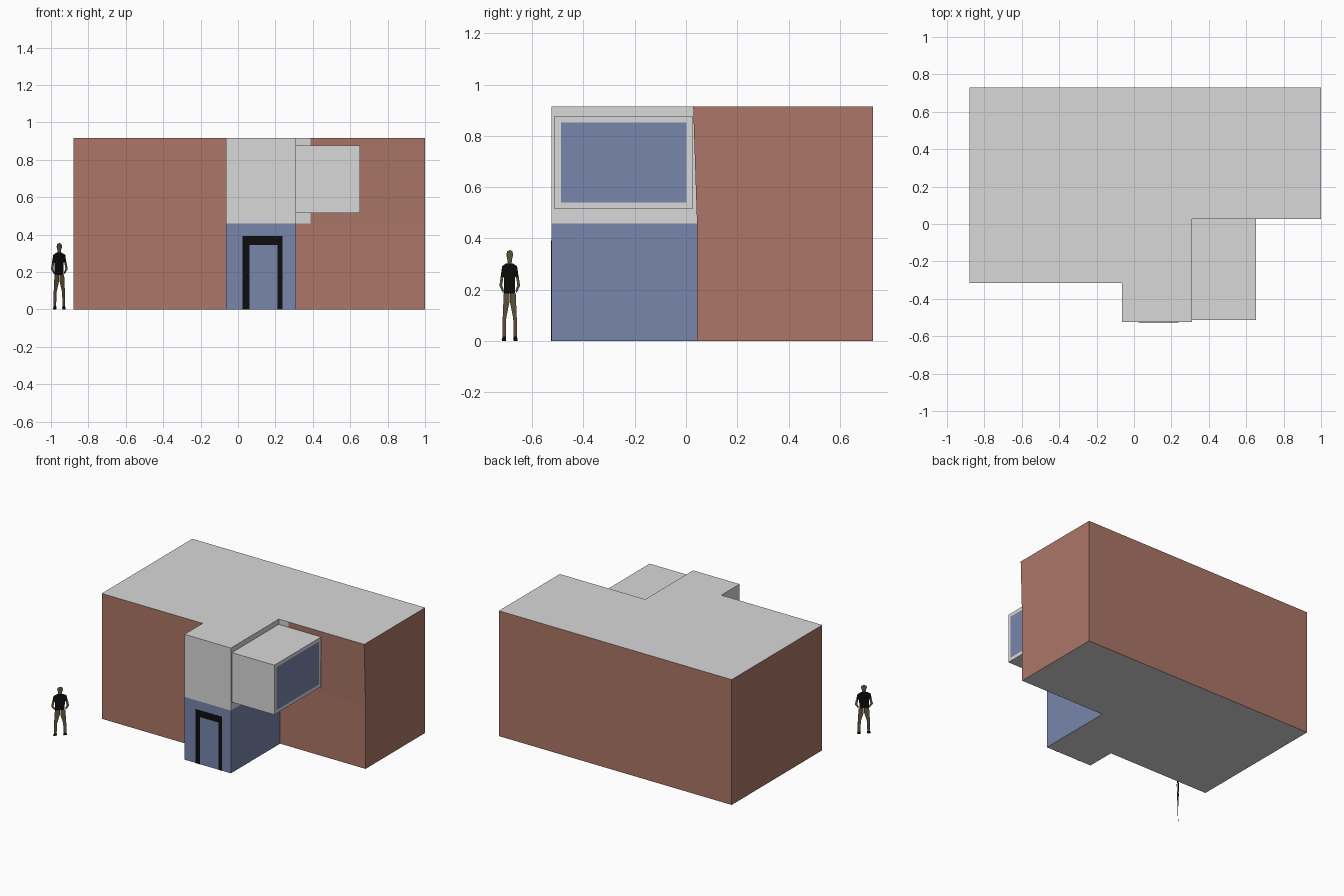
import bpy, bmesh

if "Cube" in bpy.data.objects:
    bpy.data.objects.remove(bpy.data.objects["Cube"])


def material(name, srgb):
    m = bpy.data.materials.new(name)
    lin = [((c / 255 + 0.055) / 1.055) ** 2.4 if c > 10 else c / 255 / 12.92 for c in srgb]
    m.diffuse_color = (*lin, 1)
    m.use_nodes = True
    m.node_tree.nodes["Principled BSDF"].inputs["Base Color"].default_value = m.diffuse_color
    return m


BRICK = material("brick_red", (172, 118, 103))
GREY = material("light_grey", (216, 216, 216))
BLUE = material("glass_blue", (120, 134, 172))
BLACK = material("black", (13, 13, 13))
KHAKI = material("khaki", (100, 91, 68))


def finish(name, bm, mats):
    me = bpy.data.meshes.new(name)
    bm.to_mesh(me)
    bm.free()
    for m in mats:
        me.materials.append(m)
    ob = bpy.data.objects.new(name, me)
    bpy.context.collection.objects.link(ob)
    return ob


# Building: one footprint in two storeys, upper right front wall leaning forward
foot = [(-.88, .73), (-.88, -.315), (-.065, -.315), (-.065, -.525), (.31, -.525),
        (.31, .043), (.387, .043), (1, .043), (1, .73)]
bm = bmesh.new()
rings = []
for z in (0, .458, .915):
    rings.append([bm.verts.new((x, .028 if z > .9 and y == .043 else y, z)) for x, y in foot])
n = len(foot)
for level in (0, 1):
    lo, hi = rings[level], rings[level + 1]
    for i in range(n):
        j = (i + 1) % n
        f = bm.faces.new((lo[i], lo[j], hi[j], hi[i]))
        # entrance walls: blue below, grey above, with a grey return strip
        if level == 0:
            f.material_index = 2 if i in (2, 3, 4) else 0
        else:
            f.material_index = 1 if i in (2, 3, 4, 5) else 0
bm.faces.new(rings[2]).material_index = 1
bm.faces.new(rings[0][::-1]).material_index = 1
finish("building", bm, [BRICK, GREY, BLUE])

# Projecting bay box with a window inset on its right face
x0, x1, y0, y1, z0, z1 = .31, .653, -.513, .026, .515, .877
bm = bmesh.new()
bmesh.ops.create_cube(bm, size=1)
for v in bm.verts:
    v.co = (x1 if v.co.x > 0 else x0, y1 if v.co.y > 0 else y0, z1 if v.co.z > 0 else z0)
bm.normal_update()
window = [f for f in bm.faces if f.normal.x > .9]
bmesh.ops.inset_individual(bm, faces=window, thickness=.035)
window[0].material_index = 1
finish("bay_box", bm, [GREY, BLUE])

# Door frame: thin plate on the entrance front
frame = [(.025, 0), (.062, 0), (.062, .345), (.212, .345), (.212, 0), (.238, 0),
         (.238, .393), (.025, .393)]
bm = bmesh.new()
f = bm.faces.new([bm.verts.new((x, -.527, z)) for x, z in frame])
ext = bmesh.ops.extrude_face_region(bm, geom=[f])
for v in ext["geom"]:
    if isinstance(v, bmesh.types.BMVert):
        v.co.y = -.525
bmesh.ops.recalc_face_normals(bm, faces=bm.faces)
finish("door_frame", bm, [BLACK])

# Flat standing figure, turned diagonally toward front right
shirt = [(-.012, .303), (.014, .303), (.03, .292), (.036, .25), (.023, .25), (.021, .185),
         (-.021, .185), (-.021, .25), (-.034, .25), (-.028, .292)]
arm = [(-.034, .25), (-.023, .25), (-.028, .218), (-.021, .197), (-.024, .187), (-.039, .215)]
leg = [(-.022, .185), (0, .185), (0, .15), (-.012, .09), (-.014, .018), (-.026, .018), (-.026, .09)]
shoe = [(-.014, .018), (-.026, .018), (-.03, .004), (-.027, 0), (-.014, 0), (-.012, .008)]
head = [(-.009, .35), (-.012, .335), (-.008, .318), (-.007, .303), (.009, .303), (.01, .318),
        (.015, .335), (.012, .35), (.002, .355)]


def mirrored(pts):
    return [(-u + .003, z) for u, z in pts]


bm = bmesh.new()
for pts, mi in ((shirt, 0), (shoe, 0), (mirrored(shoe), 0), (head, 1),
                (arm, 1), (mirrored(arm), 1), (leg, 1), (mirrored(leg), 1)):
    f = bm.faces.new([bm.verts.new((-.957 + 1.1 * u, -.689 + u, z)) for u, z in pts])
    f.material_index = mi
    f.normal_update()
    if f.normal.y > 0:
        f.normal_flip()
finish("standing_figure", bm, [BLACK, KHAKI])
